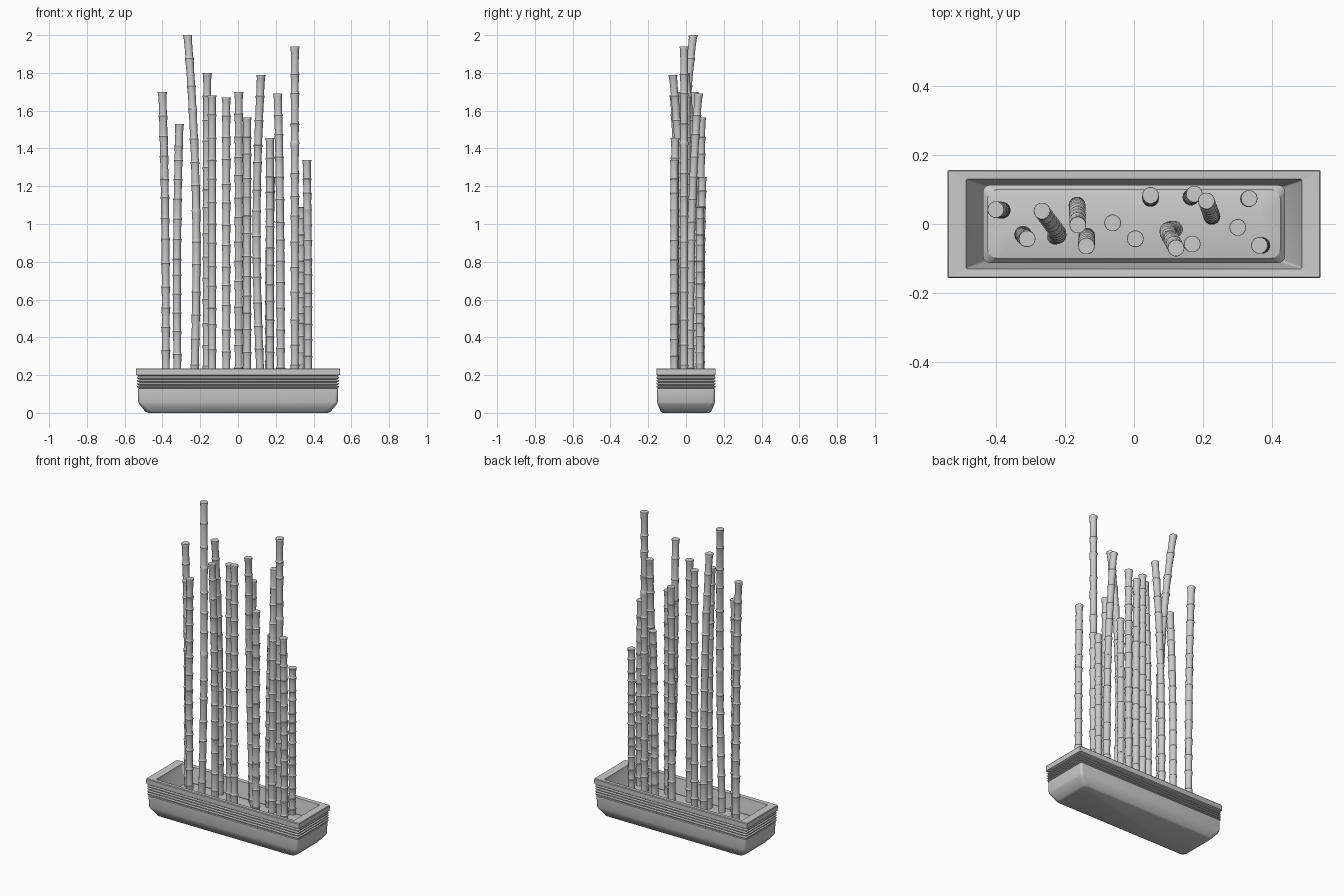
import bpy, bmesh, math, random
from mathutils import Vector

random.seed(4)


def rounded_rect(hx, hy, z, r, n=4):
    pts = []
    for k, (sx, sy) in enumerate([(1, 1), (-1, 1), (-1, -1), (1, -1)]):
        for i in range(n + 1):
            a = math.pi / 2 * (k + i / n)
            pts.append(Vector((sx * (hx - r) + r * math.cos(a),
                               sy * (hy - r) + r * math.sin(a), z)))
    return pts


def loft(name, loops, angle):
    # skin a stack of equal-sized loops and cap both ends
    bm = bmesh.new()
    rings = [[bm.verts.new(p) for p in loop] for loop in loops]
    n = len(rings[0])
    for a, b in zip(rings, rings[1:]):
        for i in range(n):
            j = (i + 1) % n
            bm.faces.new((a[i], a[j], b[j], b[i]))
    bm.faces.new(rings[0][::-1])
    bm.faces.new(rings[-1])
    bmesh.ops.recalc_face_normals(bm, faces=bm.faces)
    me = bpy.data.meshes.new(name)
    bm.to_mesh(me)
    bm.free()
    ob = bpy.data.objects.new(name, me)
    bpy.context.collection.objects.link(ob)
    bpy.ops.object.select_all(action='DESELECT')
    ob.select_set(True)
    bpy.context.view_layer.objects.active = ob
    bpy.ops.object.shade_smooth_by_angle(angle=math.radians(angle))
    return ob


# planter: tapered foot, plain body, ridged band, square rim, hollow inside
prof = [(0.475, 0.122, 0, 0.03), (0.49, 0.133, 0.006, 0.03),
        (0.522, 0.150, 0.045, 0.02), (0.528, 0.153, 0.058, 0.015),
        (0.530, 0.154, 0.128, 0.012)]
for k in range(4):
    z = 0.130 + k * 0.016
    prof += [(0.522, 0.147, z, 0.01), (0.534, 0.155, z + 0.005, 0.01),
             (0.534, 0.155, z + 0.011, 0.01)]
prof += [(0.526, 0.150, 0.196, 0.008), (0.540, 0.156, 0.201, 0.004),
         (0.541, 0.157, 0.232, 0.004), (0.538, 0.154, 0.236, 0.004),
         (0.487, 0.130, 0.234, 0.004), (0.482, 0.127, 0.205, 0.006),
         (0.432, 0.112, 0.09, 0.01)]
loft("planter", [rounded_rect(*p) for p in prof], 35)

# soil: low mound filling the planter
loft("soil", [rounded_rect(*p) for p in [
    (0.43, 0.111, 0.09, 0.02), (0.438, 0.113, 0.13, 0.02),
    (0.425, 0.100, 0.148, 0.03), (0.38, 0.05, 0.158, 0.03)]], 30)

# bamboo canes: base x, base y, tip x, tip y, height, sideways bow
canes = [
    (-0.382, 0.040, -0.401, 0.042, 1.70, 0.0),
    (-0.320, -0.030, -0.310, -0.043, 1.53, -0.004),
    (-0.232, -0.035, -0.267, 0.038, 2.00, 0.015),
    (-0.165, 0.055, -0.163, -0.003, 1.80, 0.0),
    (-0.137, -0.035, -0.138, -0.064, 1.68, 0.0),
    (-0.062, 0.003, -0.062, 0.003, 1.67, 0.0),
    (0.004, -0.043, 0.004, -0.043, 1.70, 0.0),
    (0.048, 0.074, 0.048, 0.083, 1.565, 0.0),
    (0.122, -0.015, 0.122, -0.070, 1.79, -0.024),
    (0.169, -0.058, 0.169, -0.058, 1.455, 0.0),
    (0.165, 0.078, 0.175, 0.087, 1.25, 0.0),
    (0.226, 0.022, 0.210, 0.067, 1.69, 0.0),
    (0.332, 0.073, 0.334, 0.074, 1.09, 0.0),
    (0.301, -0.010, 0.301, -0.010, 1.94, 0.0),
    (0.371, -0.062, 0.364, -0.062, 1.34, 0.0),
]
# one internode: (fraction along, radius), flared at the joint
internode = [(0.0, 0.0215), (0.08, 0.0205), (0.5, 0.0205), (0.88, 0.0220),
             (0.97, 0.0245)]
Z0, JOINTS, SIDES = 0.12, 14, 14

for c, (bx, by, tx, ty, h, bow) in enumerate(canes):
    steps = [0] + [i + random.uniform(-0.15, 0.15) for i in range(1, JOINTS)] + [JOINTS]
    stations = []
    for a, b in zip(steps, steps[1:]):
        stations += [((a + (b - a) * f) / JOINTS, r) for f, r in internode]
    stations += [(1.0, 0.0235)]
    loops = []
    for t, r in stations:
        s = t ** 3
        cx = bx + (tx - bx) * s + bow * math.sin(math.pi * t)
        cy = by + (ty - by) * s
        z = Z0 + (h - Z0) * t
        loops.append([Vector((cx + r * math.cos(2 * math.pi * i / SIDES),
                              cy + r * math.sin(2 * math.pi * i / SIDES), z))
                      for i in range(SIDES)])
    loft(f"bamboo_cane_{c + 1}", loops, 40)
